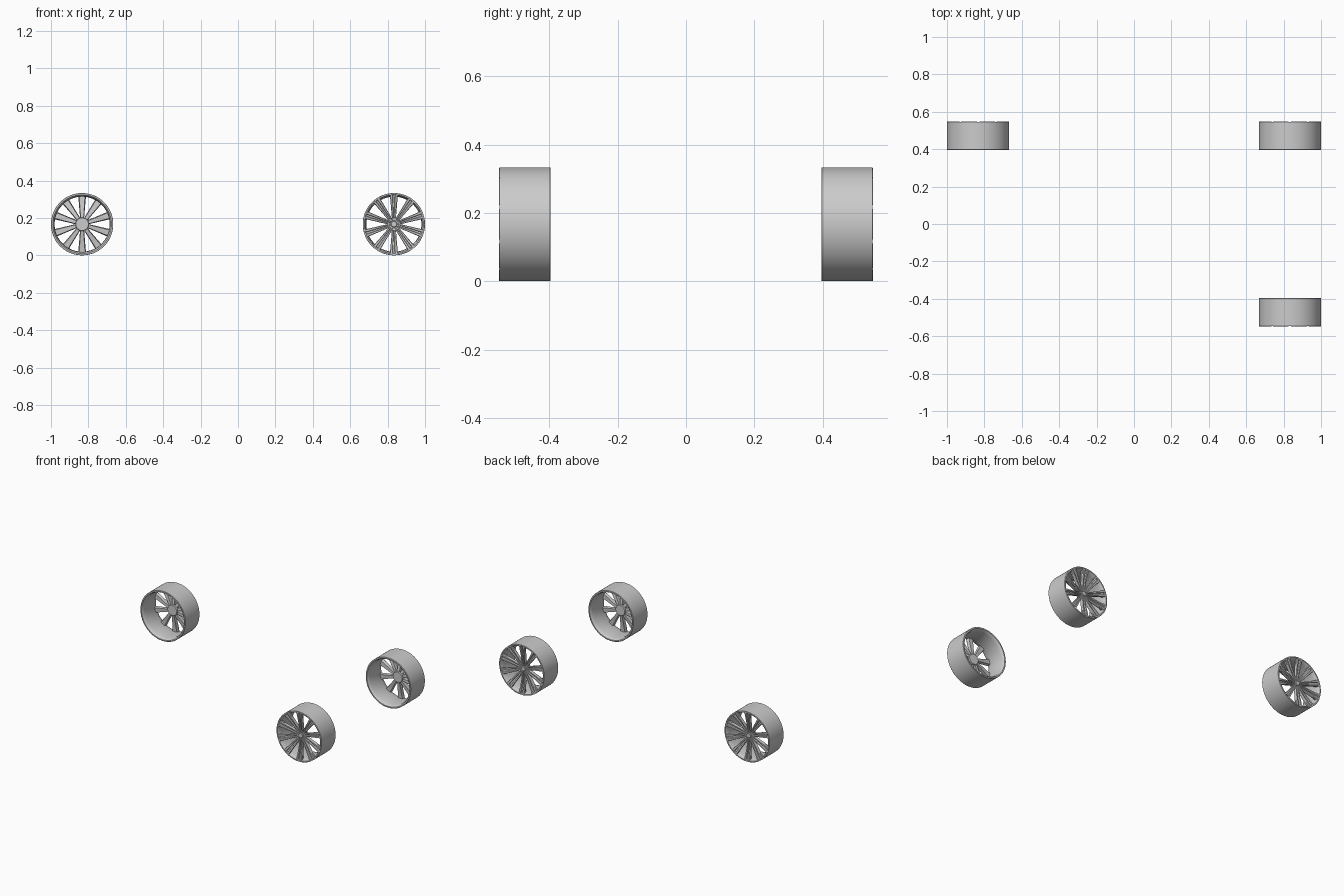
import bpy, bmesh
from math import sin, cos, pi

if "Cube" in bpy.data.objects:
    bpy.data.objects.remove(bpy.data.objects["Cube"])

R = 0.1665          # wheel radius
FACE = 0.547        # |y| of the outer face
SPOKES = 10


def finish(name, bm, side, cx):
    """Wheel space (x, depth, z) -> world; depth runs inward from the outer face."""
    for v in bm.verts:
        x, d, z = v.co
        v.co = (cx + x, side * (FACE - d), R + z)
    bmesh.ops.recalc_face_normals(bm, faces=bm.faces)
    me = bpy.data.meshes.new(name)
    bm.to_mesh(me)
    bm.free()
    ob = bpy.data.objects.new(name, me)
    bpy.context.collection.objects.link(ob)
    bpy.ops.object.select_all(action='DESELECT')
    ob.select_set(True)
    bpy.context.view_layer.objects.active = ob
    bpy.ops.object.shade_smooth_by_angle(angle=0.6)
    return ob


def lathe(bm, profile, n, closed, notch=0.0, centre=(0, 0)):
    """Spin (radius, depth) points; notch dents the front edge at each spoke."""
    rings = []
    for i in range(n):
        a = pi / 2 + 2 * pi * i / n
        ring = []
        for r, d in profile:
            if notch and d < 0.001 and i % (n // SPOKES) == 0:
                d += notch
            ring.append(bm.verts.new((centre[0] + r * cos(a), d, centre[1] + r * sin(a))))
        rings.append(ring)
    m = len(profile)
    for i in range(n):
        p, q = rings[i], rings[(i + 1) % n]
        for j in range(m if closed else m - 1):
            k = (j + 1) % m
            bm.faces.new((p[j], p[k], q[k], q[j]))
    if not closed:
        bm.faces.new([r[0] for r in rings])
        bm.faces.new([r[-1] for r in rings])


def spoke(bm, a):
    """Twin-rib spoke: a channel section swept from hub to rim."""
    # radius, half width, face depth, thickness
    stations = [(0.018, 0.006, 0.022, 0.024), (0.04, 0.0115, 0.020, 0.024),
                (0.09, 0.0155, 0.012, 0.022), (0.135, 0.0195, 0.003, 0.024),
                (0.158, 0.022, 0.0005, 0.026)]
    loops = []
    for r, w, d, t in stations:
        g = 0.009
        section = [(-0.75 * w, d + t), (-w, d + 0.006), (-0.85 * w, d), (-0.35 * w, d),
                   (-0.22 * w, d + g), (0.22 * w, d + g), (0.35 * w, d), (0.85 * w, d),
                   (w, d + 0.006), (0.75 * w, d + t)]
        loops.append([bm.verts.new((r * cos(a) - s * sin(a), y, r * sin(a) + s * cos(a)))
                      for s, y in section])
    m = len(loops[0])
    for p, q in zip(loops, loops[1:]):
        for j in range(m):
            k = (j + 1) % m
            bm.faces.new((p[j], p[k], q[k], q[j]))
    bm.faces.new(loops[0])
    bm.faces.new(loops[-1])


def wheel(label, cx, side):
    # barrel with thin lips
    bm = bmesh.new()
    lathe(bm, [(R, 0.0015), (R - 0.0015, 0), (0.158, 0), (0.154, 0.005), (0.150, 0.03),
               (0.147, 0.07), (0.149, 0.13), (0.154, 0.148), (0.157, 0.151),
               (R - 0.0015, 0.151), (R, 0.1495)], 120, True, notch=0.004)
    finish(label + "_rim_barrel", bm, side, cx)

    # spokes
    bm = bmesh.new()
    for i in range(SPOKES):
        spoke(bm, pi / 2 + 2 * pi * i / SPOKES)
    finish(label + "_spokes", bm, side, cx)

    # hub and centre cap
    bm = bmesh.new()
    lathe(bm, [(0.034, 0.052), (0.036, 0.048), (0.036, 0.030), (0.034, 0.027), (0.017, 0.027),
               (0.016, 0.019), (0.014, 0.0175)], 40, False)
    finish(label + "_hub", bm, side, cx)

    # lug nuts
    bm = bmesh.new()
    for i in range(5):
        a = -pi / 2 + 2 * pi * i / 5 + pi / 10
        lathe(bm, [(0.0038, 0.030), (0.0038, 0.021), (0.0028, 0.020)], 6, False,
              centre=(0.026 * cos(a), 0.026 * sin(a)))
    finish(label + "_lug_nuts", bm, side, cx)


X = 1 - R
wheel("back_left", -X, 1)
wheel("back_right", X, 1)
wheel("front_right", X, -1)
